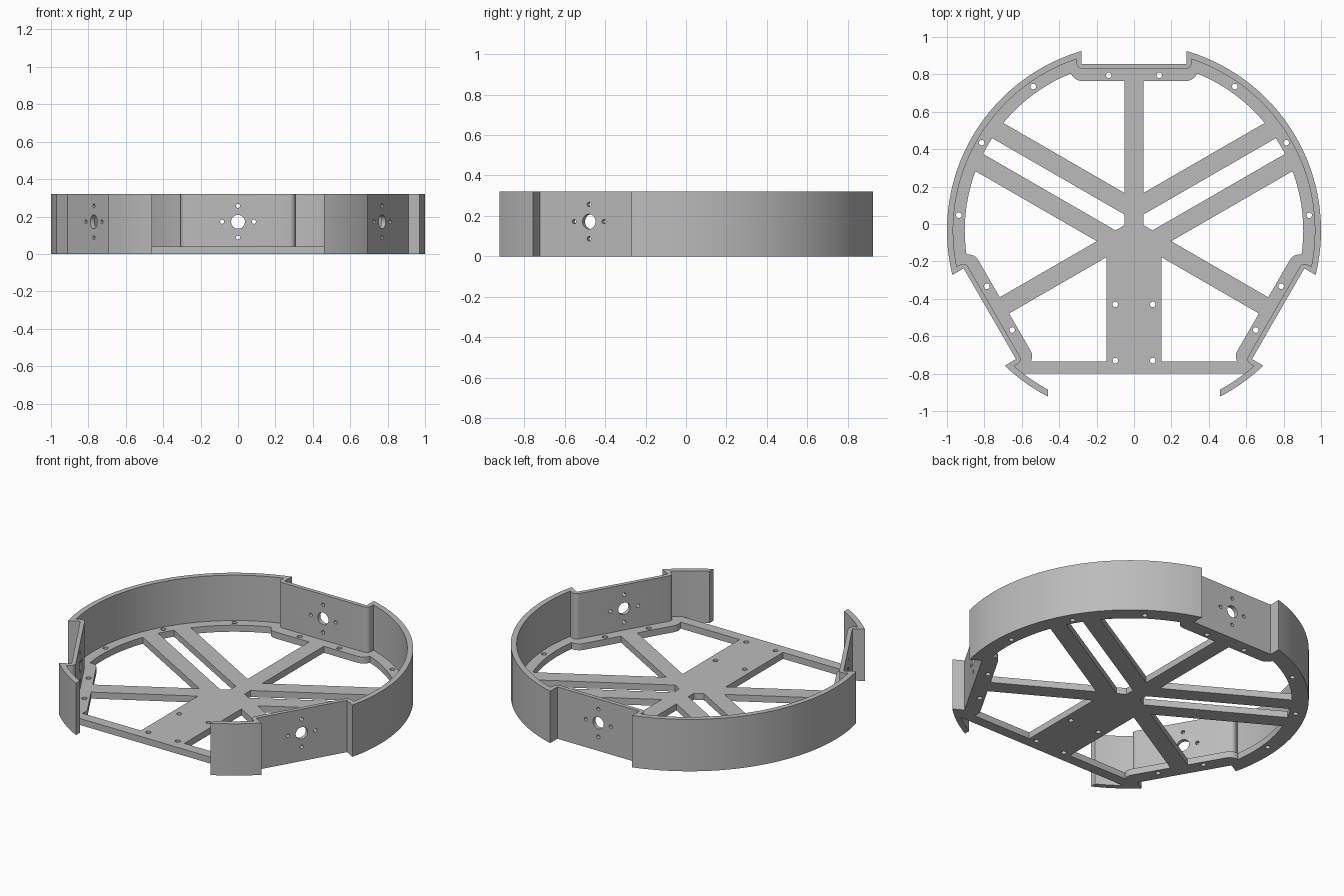
import bpy, bmesh
from math import sin, cos, pi, radians
from mathutils import Matrix, Vector

if "Cube" in bpy.data.objects:
    bpy.data.objects.remove(bpy.data.objects["Cube"])

HEIGHT, FLOOR = 0.32, 0.04
WHEELS = (0, 120, -120)      # wheel bays: back, and the two front sides
MOTOR_Z = 0.172


def prism(points, z0, z1, turn=0, bevel=0.0, name="cutter"):
    """Extrude a flat outline from z0 to z1, optionally round its corners and turn it."""
    bm = bmesh.new()
    face = bm.faces.new([bm.verts.new((x, y, z0)) for x, y in points])
    top = bmesh.ops.extrude_face_region(bm, geom=[face])["geom"]
    for v in top:
        if isinstance(v, bmesh.types.BMVert):
            v.co.z = z1
    if bevel:
        upright = [e for e in bm.edges if abs(e.verts[0].co.z - e.verts[1].co.z) > 1e-5]
        bmesh.ops.bevel(bm, geom=upright, offset=bevel, segments=8, profile=0.5, affect='EDGES')
    bmesh.ops.recalc_face_normals(bm, faces=bm.faces)
    bm.transform(Matrix.Rotation(radians(turn), 4, 'Z'))
    mesh = bpy.data.meshes.new(name)
    bm.to_mesh(mesh)
    bm.free()
    obj = bpy.data.objects.new(name, mesh)
    bpy.context.collection.objects.link(obj)
    return obj


def rect(x0, x1, y0, y1):
    return [(x0, y0), (x1, y0), (x1, y1), (x0, y1)]


def circle(r, n, cx=0.0, cy=0.0):
    return [(cx + r * cos(2 * pi * i / n), cy + r * sin(2 * pi * i / n)) for i in range(n)]


def bar(start, angle, length=1.2, half=0.05):
    """Outline of a straight spoke leaving a start point."""
    d = Vector((cos(radians(angle)), sin(radians(angle))))
    n = Vector((-d.y, d.x)) * half
    s = Vector(start)
    return [tuple(p) for p in (s - n, s + d * length - n, s + d * length + n, s + n)]


def combine(target, tool, operation='DIFFERENCE'):
    tool.hide_render = True
    mod = target.modifiers.new("combine", 'BOOLEAN')
    mod.operation, mod.solver, mod.object = operation, 'EXACT', tool
    bpy.context.view_layer.objects.active = target
    bpy.ops.object.modifier_apply(modifier=mod.name)
    bpy.data.objects.remove(tool)


# Floor windows: inner disc with the pads, spokes and plates left standing
windows = prism(circle(0.905, 128), -0.1, 0.5)
for a in WHEELS:
    combine(windows, prism(rect(-0.34, 0.34, 0.80, 1.2), -1, 1, a, 0.06))
    combine(windows, prism(bar((0, 0), 90 + a), -1, 1))
for angle in (30, 150):
    for y in (0.114, -0.114):
        combine(windows, prism(bar((0, y), angle), -1, 1))
combine(windows, prism(rect(-0.148, 0.148, -1.1, -0.07), -1, 1))
combine(windows, prism(rect(-1.1, 1.1, -1.2, -0.70), -1, 1))

# Space above the floor, inside the thin wall
interior = prism(circle(0.967, 128), FLOOR, 1)
for a in WHEELS:
    combine(interior, prism(rect(-0.307, 0.307, 0.865, 1.2), -1, 2, a, 0.03))

# Front opening: straight floor edge, wall stopping either side
front_gap = prism(circle(0.967, 128), -0.2, 1.2)
combine(front_gap, prism(rect(-1.2, 1.2, -0.765, 1.2), -1, 2))

# Main body
body = prism(circle(1.0, 128), 0, HEIGHT, name="chassis_base")
combine(body, interior)
combine(body, windows)
combine(body, front_gap)
combine(body, prism(rect(-0.46, 0.46, -1.2, -0.765), -1, 1))
for a in WHEELS:
    combine(body, prism(rect(-0.28, 0.28, 0.89, 1.3), -1, 1, a))

# Motor shaft hole and four screw holes in each wheel bay wall
for a in WHEELS:
    holes = [(0.037, 0, 0)]
    holes += [(0.011, 0.085 * cos(k * pi / 2), 0.085 * sin(k * pi / 2)) for k in range(4)]
    for r, x, z in holes:
        drill = prism(circle(r, 24), -0.1, 0.1)
        drill.data.transform(Matrix.Rotation(radians(a), 4, 'Z')
                             @ Matrix.Translation((x, 0.88, MOTOR_Z + z))
                             @ Matrix.Rotation(pi / 2, 4, 'X'))
        combine(body, drill)

# Floor screw holes: rim, wheel pads and front plate
spots = [(0.94 * cos(radians(t)), 0.94 * sin(radians(t))) for t in (5, 30, 55)]
spots += [(0.10, -0.395), (0.10, -0.695)]
for a in (0, -120):
    for x in (0.135, -0.135):
        p = Matrix.Rotation(radians(a), 2) @ Vector((x, 0.83))
        if p.x > 0:
            spots.append((p.x, p.y))
for x, y in spots:
    for side in (1, -1):
        combine(body, prism(circle(0.015, 20, side * x, y), -0.1, 0.1))

# Centre the body on the ground plane and finish it
body.data.transform(Matrix.Translation((0, -0.035, 0)))
grey = bpy.data.materials.new("light_grey")
grey.use_nodes = True
grey.diffuse_color = (0.5, 0.5, 0.5, 1)
grey.node_tree.nodes["Principled BSDF"].inputs["Base Color"].default_value = (0.5, 0.5, 0.5, 1)
body.data.materials.clear()
body.data.materials.append(grey)
bpy.ops.object.select_all(action='DESELECT')
body.select_set(True)
bpy.context.view_layer.objects.active = body
bpy.ops.object.shade_smooth_by_angle(angle=radians(30))
